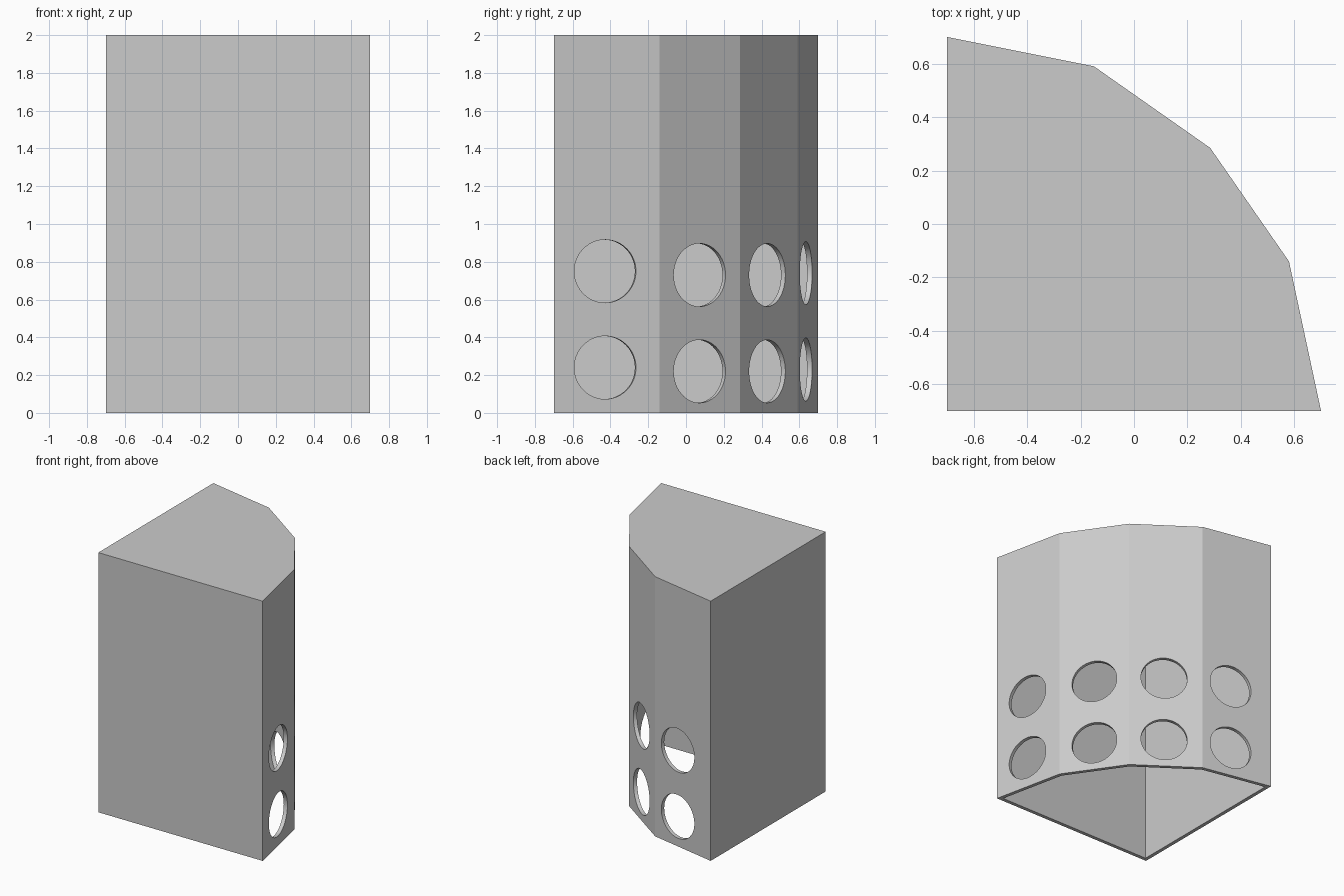
import bpy
import bmesh
from math import radians
from mathutils import Vector

cube = bpy.data.objects.get("Cube")
if cube:
    bpy.data.objects.remove(cube, do_unlink=True)

HEIGHT = 2.0
WALL = 0.028
HOLE_RADIUS = 0.167
PLAN = [(-0.7, -0.7), (0.7, -0.7), (0.58, -0.14), (0.285, 0.285), (-0.15, 0.59), (-0.7, 0.7)]

# One plain grey for everything
grey = bpy.data.materials.new("plain_grey")
grey.use_nodes = True
colour = (0.6, 0.6, 0.6, 1)
grey.diffuse_color = colour
grey.node_tree.nodes["Principled BSDF"].inputs["Base Color"].default_value = colour


def add_object(name, bm):
    mesh = bpy.data.meshes.new(name)
    bm.to_mesh(mesh)
    bm.free()
    mesh.materials.append(grey)
    obj = bpy.data.objects.new(name, mesh)
    bpy.context.collection.objects.link(obj)
    return obj


# Faceted shell: plan extruded upwards, closed on top and open below
bm = bmesh.new()
floor = bm.faces.new([bm.verts.new((x, y, 0)) for x, y in PLAN])
sides = bmesh.ops.extrude_face_region(bm, geom=[floor])
top = [v for v in sides["geom"] if isinstance(v, bmesh.types.BMVert)]
bmesh.ops.translate(bm, verts=top, vec=(0, 0, HEIGHT))
bmesh.ops.recalc_face_normals(bm, faces=bm.faces)
low = [f for f in bm.faces if f.calc_center_median().z < 0.01]
bmesh.ops.delete(bm, geom=low, context="FACES")
bmesh.ops.recalc_face_normals(bm, faces=bm.faces)
if max(bm.faces, key=lambda f: f.calc_center_median().z).normal.z < 0:
    bmesh.ops.reverse_faces(bm, faces=bm.faces)
shell = add_object("hollow_shell", bm)

# Wall thickness, inwards
solid = shell.modifiers.new("wall", "SOLIDIFY")
solid.thickness = WALL
solid.offset = -1
solid.use_even_offset = True

# Cutters: two round holes through each curved-side facet, (y of centre, lower z)
bm = bmesh.new()
for i, (centre_y, low_z) in enumerate([(-0.428, 0.24), (0.072, 0.22), (0.43, 0.22), (0.635, 0.23)], 1):
    a, b = Vector(PLAN[i]), Vector(PLAN[i + 1])
    centre = a.lerp(b, (centre_y - a.y) / (b.y - a.y))
    normal = Vector((b.y - a.y, a.x - b.x, 0)).normalized()
    turn = normal.to_track_quat("Z", "Y").to_matrix().to_4x4()
    for z in (low_z, low_z + 0.51):
        new = bmesh.ops.create_cone(bm, cap_ends=True, segments=48, radius1=HOLE_RADIUS,
                                    radius2=HOLE_RADIUS, depth=0.12)["verts"]
        bmesh.ops.transform(bm, matrix=turn, verts=new)
        bmesh.ops.translate(bm, verts=new, vec=(centre.x, centre.y, z))
cutter = add_object("hole_cutters", bm)
cutter.hide_render = True
cutter.hide_set(True)

holes = shell.modifiers.new("holes", "BOOLEAN")
holes.operation = "DIFFERENCE"
holes.solver = "EXACT"
holes.object = cutter

# Bake the modifiers, then smooth only the round hole walls
bpy.context.view_layer.objects.active = shell
shell.select_set(True)
for name in ("wall", "holes"):
    bpy.ops.object.modifier_apply(modifier=name)
bpy.data.objects.remove(cutter, do_unlink=True)
bpy.ops.object.shade_smooth_by_angle(angle=radians(15))
